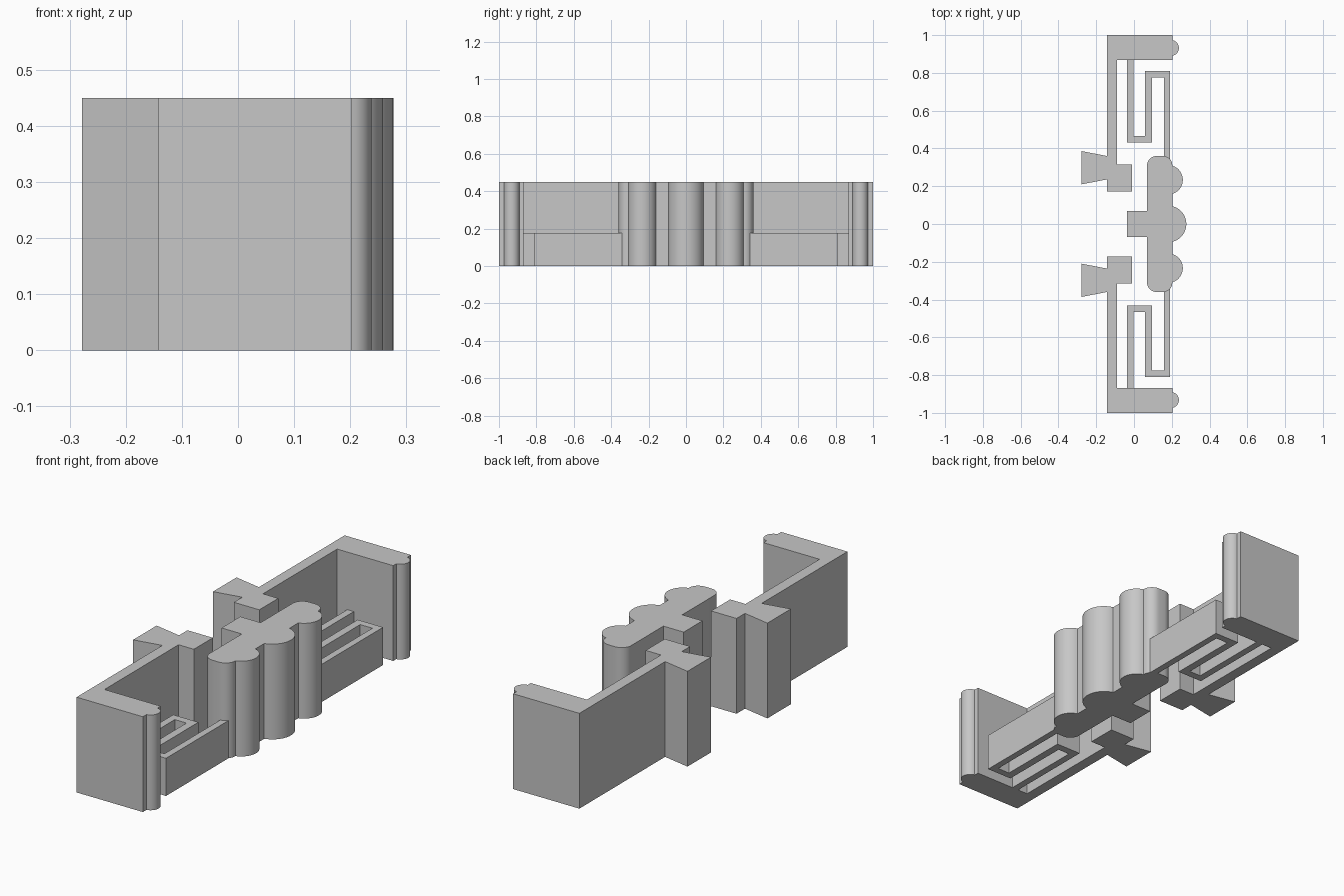
import bpy, bmesh
from math import sin, cos, radians

cube = bpy.data.objects.get("Cube")
if cube:
    bpy.data.objects.remove(cube)

grey = bpy.data.materials.new("plain grey")
grey.use_nodes = True
colour = (0.57, 0.57, 0.57, 1)
grey.diffuse_color = colour
grey.node_tree.nodes["Principled BSDF"].inputs["Base Color"].default_value = colour

HEIGHT = 0.45
SPRING_HEIGHT = 0.178


def arc(x, y, r, start, end, steps=16):
    """Points on a circle between two angles in degrees."""
    angles = [radians(start + (end - start) * i / steps) for i in range(steps + 1)]
    return [(x + r * cos(a), y + r * sin(a)) for a in angles]


def extrude(name, outline, height, side=1):
    """Raise a plan outline from the ground; side -1 mirrors it in y."""
    bm = bmesh.new()
    base = bm.faces.new([bm.verts.new((x, y * side, 0)) for x, y in outline])
    top = bmesh.ops.extrude_face_region(bm, geom=[base])["geom"]
    verts = [g for g in top if isinstance(g, bmesh.types.BMVert)]
    bmesh.ops.translate(bm, verts=verts, vec=(0, 0, height))
    bmesh.ops.recalc_face_normals(bm, faces=bm.faces)
    mesh = bpy.data.meshes.new(name)
    bm.to_mesh(mesh)
    bm.free()
    mesh.materials.append(grey)
    obj = bpy.data.objects.new(name, mesh)
    bpy.context.collection.objects.link(obj)
    bpy.ops.object.select_all(action="DESELECT")
    obj.select_set(True)
    bpy.context.view_layer.objects.active = obj
    bpy.ops.object.shade_smooth_by_angle(angle=radians(30))
    return obj


# Central slider: rounded bar with three finger ridges and a rear stem
half = arc(0.18, 0, 0.097, 0, 76.3, 12)
half += arc(0.181, 0.234, 0.0775, -73.5, 73.5, 20)
half += arc(0.153, 0.31, 0.05, 0, 90, 8)
half += arc(0.119, 0.31, 0.05, 90, 180, 8)
half += [(0.069, 0.07), (-0.037, 0.07)]
mirrored = [(x, -y) for x, y in reversed(half[1:])]
extrude("central_slider", half + mirrored, HEIGHT)

# Side frame: end wall with ridge, long wall, inner stop and flared rear tab
frame = [(-0.143, 1), (-0.143, 0.36), (-0.278, 0.386), (-0.278, 0.21),
         (-0.143, 0.236), (-0.143, 0.173), (-0.01, 0.173), (-0.01, 0.315),
         (-0.09, 0.315), (-0.09, 0.868), (0.203, 0.868)]
frame += arc(0.196, 0.932, 0.042, -80, 80)
frame += [(0.203, 1)]

# Folded spring: a flat strip running from the end wall to the slider
spring = [(-0.037, 0.868), (-0.037, 0.431), (0.095, 0.431), (0.095, 0.776),
          (0.159, 0.776), (0.159, 0.34), (0.191, 0.34), (0.191, 0.81),
          (0.058, 0.81), (0.058, 0.467), (-0.003, 0.467), (-0.003, 0.868)]

for label, side in (("front", -1), ("back", 1)):
    extrude(label + "_frame", frame, HEIGHT, side)
    extrude(label + "_spring", spring, SPRING_HEIGHT, side)
